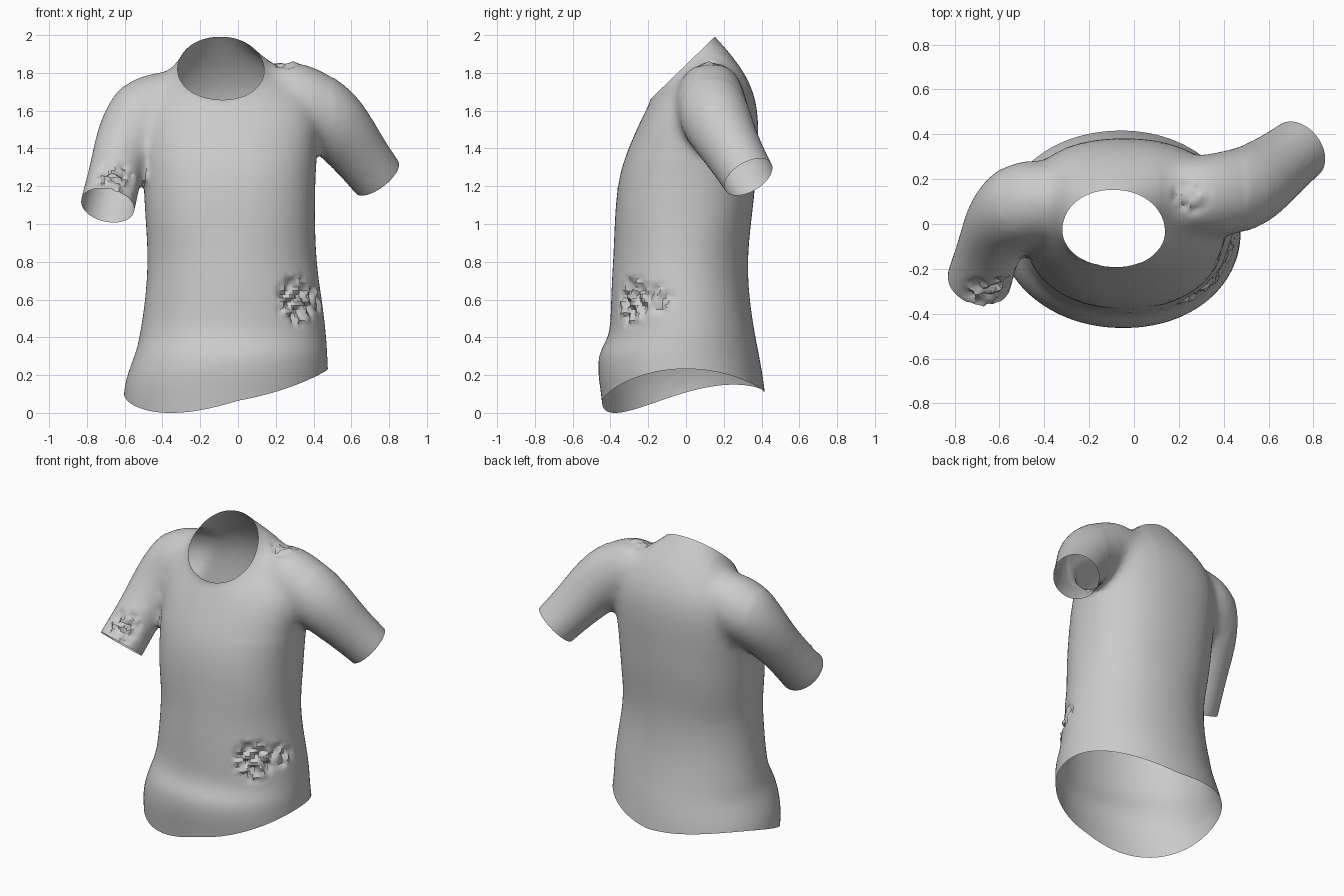
import bpy, bmesh, math
from mathutils import Vector, noise

if "Cube" in bpy.data.objects:
    bpy.data.objects.remove(bpy.data.objects["Cube"])

bm = bmesh.new()


def skin(rings):
    """Bridge a list of point rings into a closed tube with end caps."""
    vs = [[bm.verts.new(p) for p in r] for r in rings]
    n = len(vs[0])
    for a, b in zip(vs, vs[1:]):
        for i in range(n):
            j = (i + 1) % n
            bm.faces.new((a[i], a[j], b[j], b[i]))
    bm.faces.new(vs[0][::-1])
    bm.faces.new(vs[-1])


def body_ring(xl, xr, yf, zf, yb, zb, n=32):
    """Rounded oval between a front point and a back point."""
    e = 0.88 if 0.9 < zf < 1.58 else 0.96
    pts = []
    for i in range(n):
        t = 2 * math.pi * i / n
        c = math.copysign(abs(math.cos(t)) ** e, math.cos(t))
        s = math.copysign(abs(math.sin(t)) ** e, math.sin(t))
        f = (s + 1) / 2
        pts.append(Vector(((xl + xr) / 2 + (xr - xl) / 2 * c,
                           yf + (yb - yf) * f, zf + (zb - zf) * f)))
    return pts


def sleeve(path, n=16):
    """Tube through (x, y, z, radius) points, carried past the cuff."""
    P = [Vector(p[:3]) for p in path]
    R = [p[3] for p in path]
    out = (P[-1] - P[-2]).normalized()
    end = P[-1].copy()
    P.append(end + out * 0.09)
    R.append(R[-1])
    rings = []
    for i, p in enumerate(P):
        d = (P[min(i + 1, len(P) - 1)] - P[max(i - 1, 0)]).normalized()
        u = d.cross(Vector((0, 1, 0))).normalized()
        v = d.cross(u)
        rings.append([p + R[i] * (math.cos(a) * u + math.sin(a) * v)
                      for a in (2 * math.pi * k / n for k in range(n))])
    skin(rings)
    return end, out


# Torso: x left, x right, front y z, back y z
torso = [
    (-.60, .48, -.43, -.15, .43, -.15), (-.61, .485, -.44, .0, .43, .0),
    (-.61, .485, -.455, .12, .42, .12), (-.585, .48, -.47, .22, .405, .22),
    (-.54, .475, -.465, .33, .385, .33), (-.525, .47, -.405, .40, .37, .40),
    (-.50, .455, -.40, .55, .345, .55), (-.485, .43, -.395, .70, .33, .70),
    (-.48, .415, -.385, .85, .33, .85), (-.49, .41, -.38, 1.0, .345, 1.0),
    (-.50, .41, -.37, 1.16, .365, 1.16), (-.505, .415, -.345, 1.30, .375, 1.32),
    (-.52, .43, -.295, 1.43, .388, 1.5), (-.51, .43, -.245, 1.54, .375, 1.66),
    (-.47, .39, -.21, 1.61, .32, 1.79), (-.39, .27, -.19, 1.65, .24, 1.9),
    (-.30, .10, -.18, 1.67, .155, 1.995)]
rings = [body_ring(*t) for t in torso]
neck_n = Vector((0, -.325, .335)).normalized()
rings.append([p + neck_n * 0.1 for p in rings[-1]])
skin(rings)

# Sleeves: left swings forward, right swings back
cuff_l = sleeve([(-.29, .1, 1.70, .14), (-.39, .11, 1.645, .18), (-.5, .1, 1.595, .205),
                 (-.595, .02, 1.45, .17), (-.645, -.1, 1.29, .142),
                 (-.69, -.25, 1.1, .15)])
cuff_r = sleeve([(.14, .14, 1.77, .14), (.31, .12, 1.68, .195), (.5, .15, 1.56, .198),
                 (.62, .24, 1.40, .16), (.735, .33, 1.25, .145)])
bmesh.ops.recalc_face_normals(bm, faces=bm.faces)

# Fuse into one smooth skin
mesh = bpy.data.meshes.new("shirt")
bm.to_mesh(mesh)
bm.free()
shirt = bpy.data.objects.new("shirt", mesh)
bpy.context.collection.objects.link(shirt)
sub = shirt.modifiers.new("round", 'SUBSURF')
sub.levels = 2
rem = shirt.modifiers.new("fuse", 'REMESH')
rem.mode = 'VOXEL'
rem.voxel_size = 0.02
smo = shirt.modifiers.new("soften", 'SMOOTH')
smo.factor = 0.5
smo.iterations = 6
bpy.context.view_layer.update()
ev = shirt.evaluated_get(bpy.context.evaluated_depsgraph_get())
bm = bmesh.new()
bm.from_mesh(ev.to_mesh())
ev.to_mesh_clear()
shirt.modifiers.clear()

# Blend the shoulder joins further
joins = [v for v in bm.verts if v.co.z > 1.36 and
         (-.6 < v.co.x < -.31 or .12 < v.co.x < .5)]
for _ in range(14):
    bmesh.ops.smooth_vert(bm, verts=joins, factor=0.5,
                          use_axis_x=True, use_axis_y=True, use_axis_z=True)


def open_end(co, no, inside):
    """Cut away everything beyond a plane, only in the chosen region."""
    faces = [f for f in bm.faces if inside(f.calc_center_median())]
    geom = set(faces)
    for f in faces:
        geom.update(f.verts)
        geom.update(f.edges)
    bmesh.ops.bisect_plane(bm, geom=list(geom), plane_co=co, plane_no=no,
                           clear_outer=True)


def hem(v):
    x, y = v.x, v.y
    g = -.4 if x < 0 else -.06
    return .16 + .124 * x + .042 * y + .067 * x * x - .383 * y * y + g * x * y


# Neck and cuff openings
open_end(Vector((-.1, -.18, 1.67)), neck_n,
         lambda c: -.42 < c.x < .17 and c.z > 1.55)
open_end(*cuff_l, lambda c: c.x < -.51 and (c - cuff_l[0]).length < .3)
open_end(*cuff_r, lambda c: c.x > .55 and (c - cuff_r[0]).length < .3)

# Wavy hem: shear flat, cut, shear back
for v in bm.verts:
    v.co.z -= hem(v.co)
open_end(Vector((0, 0, 0)), Vector((0, 0, -1)), lambda c: c.z < .4)
for v in bm.verts:
    v.co.z += hem(v.co)

# Torn, crumpled patches: centre, radius, depth
bm.normal_update()
patches = [((.33, -.30, .60), .15, .045), ((.42, -.14, .61), .09, .03),
           ((-.64, -.32, 1.26), .13, .04), ((.26, .12, 1.87), .10, .02)]
moves = []
for v in bm.verts:
    for c, r, depth in patches:
        d = (v.co - Vector(c)).length
        if d < r:
            k = min(1, (1 - d / r) * 3)
            moves.append((v, v.normal * depth * k * (noise.noise(v.co / .04) - .3)))
for v, m in moves:
    v.co += m

# Stand on the ground
low = min(v.co.z for v in bm.verts)
bmesh.ops.translate(bm, vec=(0, 0, -low), verts=bm.verts)
bm.to_mesh(mesh)
bm.free()
bpy.context.view_layer.objects.active = shirt
shirt.select_set(True)
bpy.ops.object.shade_smooth_by_angle(angle=math.radians(35))
